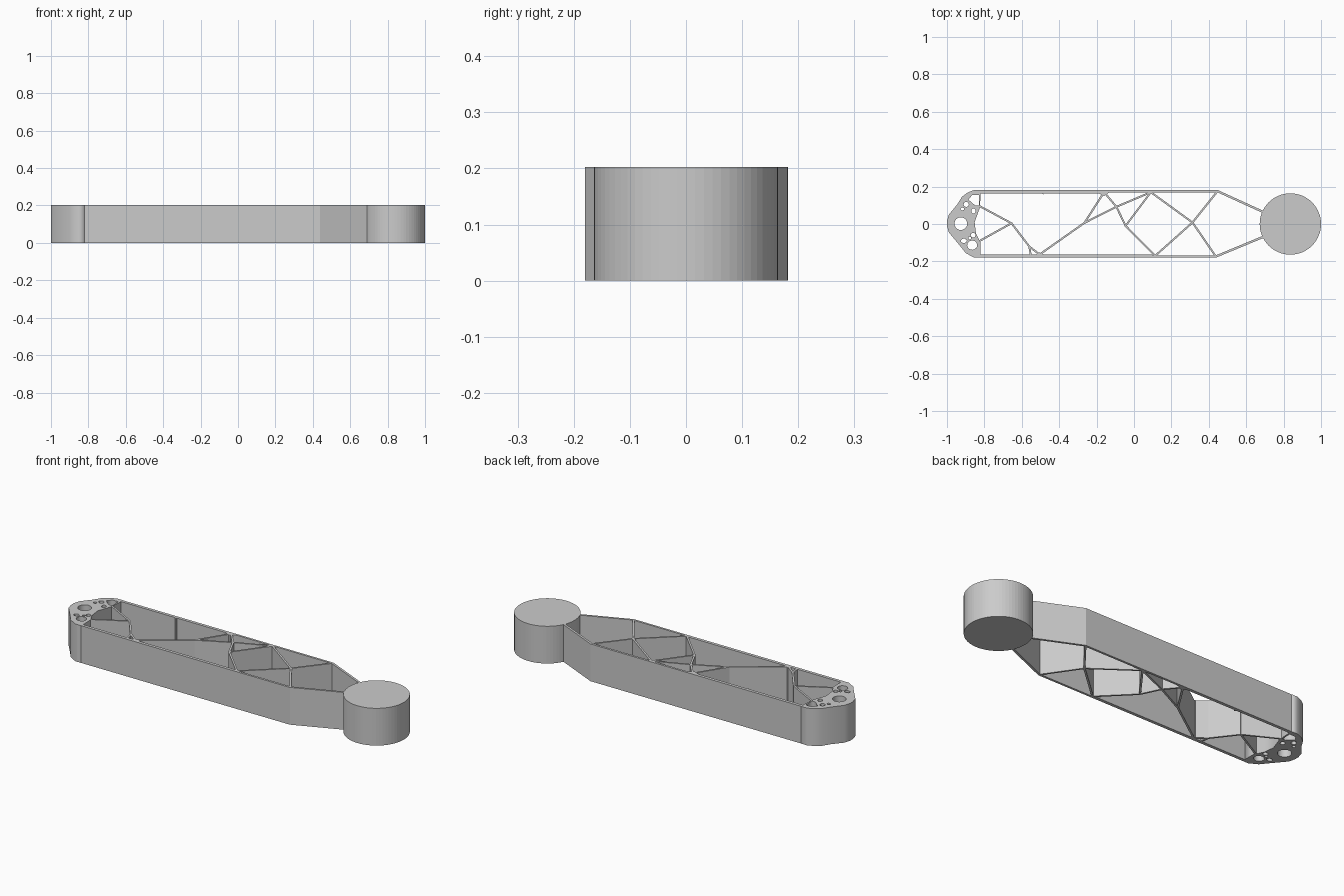
import bpy, bmesh, math
from mathutils import Vector

cube = bpy.data.objects.get("Cube")
if cube:
    bpy.data.objects.remove(cube, do_unlink=True)

HEIGHT = 0.203

grey = bpy.data.materials.new("plain_grey")
grey.use_nodes = True
grey.diffuse_color = (0.6, 0.6, 0.6, 1)
bsdf = next(n for n in grey.node_tree.nodes if n.type == 'BSDF_PRINCIPLED')
bsdf.inputs["Base Color"].default_value = grey.diffuse_color


def add_object(name, mesh):
    obj = bpy.data.objects.new(name, mesh)
    bpy.context.scene.collection.objects.link(obj)
    mesh.materials.clear()
    mesh.materials.append(grey)
    return obj


def prism(name, outline):
    """Upright solid with the given plan outline."""
    bm = bmesh.new()
    base = bm.faces.new([bm.verts.new((p[0], p[1], 0)) for p in outline])
    top = bmesh.ops.extrude_face_region(bm, geom=[base])["geom"]
    bmesh.ops.translate(bm, vec=(0, 0, HEIGHT),
                        verts=[v for v in top if isinstance(v, bmesh.types.BMVert)])
    bmesh.ops.recalc_face_normals(bm, faces=bm.faces)
    mesh = bpy.data.meshes.new(name)
    bm.to_mesh(mesh)
    bm.free()
    return add_object(name, mesh)


def wall(name, path, thick):
    """Upright wall along a plan path, with mitred corners."""
    pts = [Vector(p) for p in path]
    dirs = [(b - a).normalized() for a, b in zip(pts, pts[1:])]
    left, right = [], []
    for i, p in enumerate(pts):
        d0, d1 = dirs[max(i - 1, 0)], dirs[min(i, len(dirs) - 1)]
        n0, n1 = Vector((-d0.y, d0.x)), Vector((-d1.y, d1.x))
        m = (n0 + n1).normalized()
        m *= thick / 2 / m.dot(n1)
        left.append(p + m)
        right.append(p - m)
    return prism(name, left + right[::-1])


def ellipse(cx, cy, rx, ry, count):
    turns = [math.tau * i / count for i in range(count)]
    return [(cx + rx * math.cos(t), cy + ry * math.sin(t)) for t in turns]


def pierced_plate(name, loops):
    """Filled plan outline whose inner loops become through holes."""
    curve = bpy.data.curves.new(name + "_profile", 'CURVE')
    curve.dimensions = '2D'
    curve.fill_mode = 'BOTH'
    curve.extrude = HEIGHT / 2
    for loop in loops:
        spline = curve.splines.new('POLY')
        spline.points.add(len(loop) - 1)
        for point, (x, y) in zip(spline.points, loop):
            point.co = (x, y, 0, 1)
        spline.use_cyclic_u = True
    temp = bpy.data.objects.new(name + "_profile", curve)
    bpy.context.scene.collection.objects.link(temp)
    graph = bpy.context.evaluated_depsgraph_get()
    mesh = bpy.data.meshes.new_from_object(temp.evaluated_get(graph))
    bpy.data.objects.remove(temp, do_unlink=True)
    bm = bmesh.new()
    bm.from_mesh(mesh)
    bmesh.ops.remove_doubles(bm, verts=bm.verts, dist=0.0001)
    bmesh.ops.translate(bm, verts=bm.verts, vec=(0, 0, HEIGHT / 2))
    bmesh.ops.recalc_face_normals(bm, faces=bm.faces)
    bm.to_mesh(mesh)
    bm.free()
    return add_object(name, mesh)


# Round end boss
prism("end_boss", ellipse(0.836, 0, 0.164, 0.164, 64))

# Pivot plate with bore and lightening holes
outline = [(-1, 0.015), (-0.99, 0.05), (-0.945, 0.105), (-0.92, 0.145), (-0.89, 0.168),
           (-0.855, 0.182), (-0.82, 0.182), (-0.82, 0.15), (-0.825, 0.085), (-0.852, 0.01),
           (-0.845, -0.05), (-0.82, -0.1), (-0.82, -0.18), (-0.855, -0.18), (-0.9, -0.155),
           (-0.94, -0.105), (-0.99, -0.045), (-1, -0.01)]
pierced_plate("pivot_plate", [
    outline,
    ellipse(-0.926, 0.002, 0.034, 0.034, 32),
    [(-0.885, 0.13), (-0.865, 0.155), (-0.83, 0.155), (-0.83, 0.1), (-0.85, 0.1)],
    ellipse(-0.897, 0.105, 0.014, 0.014, 10),
    ellipse(-0.858, 0.07, 0.012, 0.014, 10),
    ellipse(-0.918, 0.08, 0.01, 0.008, 8),
    ellipse(-0.865, -0.113, 0.027, 0.025, 12),
    ellipse(-0.91, -0.09, 0.016, 0.012, 10),
    ellipse(-0.86, -0.06, 0.013, 0.013, 10),
    ellipse(-0.878, -0.075, 0.008, 0.008, 8),
])

# Outer side walls, running into the boss
wall("back_wall", [(-0.84, 0.175), (0.448, 0.175), (0.7, 0.06)], 0.012)
wall("back_wall_liner", [(-0.83, 0.168), (-0.15, 0.168)], 0.008)
wall("front_wall", [(-0.84, -0.174), (0.437, -0.174), (0.7, -0.065)], 0.012)
wall("front_wall_liner", [(-0.83, -0.166), (0.1, -0.166)], 0.006)

# Truss struts between the walls
joint = {
    "back_end": (0.445, 0.173), "front_end": (0.435, -0.17),
    "hub_right": (0.313, 0.008), "back_right": (0.09, 0.17),
    "front_right": (0.113, -0.17), "hub_middle": (-0.045, -0.01),
    "knee": (-0.094, 0.092), "back_middle": (-0.16, 0.17),
    "hub_left": (-0.265, 0.006), "front_left": (-0.505, -0.163),
    "fork": (-0.56, -0.12), "front_stub": (-0.552, -0.165),
    "hub_pivot": (-0.655, 0.004), "plate_back": (-0.83, 0.098),
    "plate_front": (-0.83, -0.093),
}
struts = [
    "back_end hub_right", "hub_right front_end", "hub_right back_right",
    "hub_right front_right", "back_right hub_middle", "hub_middle front_right",
    "back_right knee", "knee hub_middle", "knee back_middle", "knee hub_left",
    "back_middle hub_left", "hub_left front_left", "front_left fork",
    "fork front_stub", "fork hub_pivot", "hub_pivot plate_back",
    "hub_pivot plate_front",
]
for pair in struts:
    start, end = pair.split()
    wall(f"strut_{start}_to_{end}", [joint[start], joint[end]], 0.01)

# Small gussets where struts meet the walls
prism("back_gusset", [(-0.2, 0.17), (-0.16, 0.15), (-0.13, 0.17)])
prism("back_nub", [(-0.5, 0.168), (-0.485, 0.157), (-0.48, 0.168)])
prism("front_gusset", [(-0.53, -0.168), (-0.505, -0.152), (-0.47, -0.168)])
